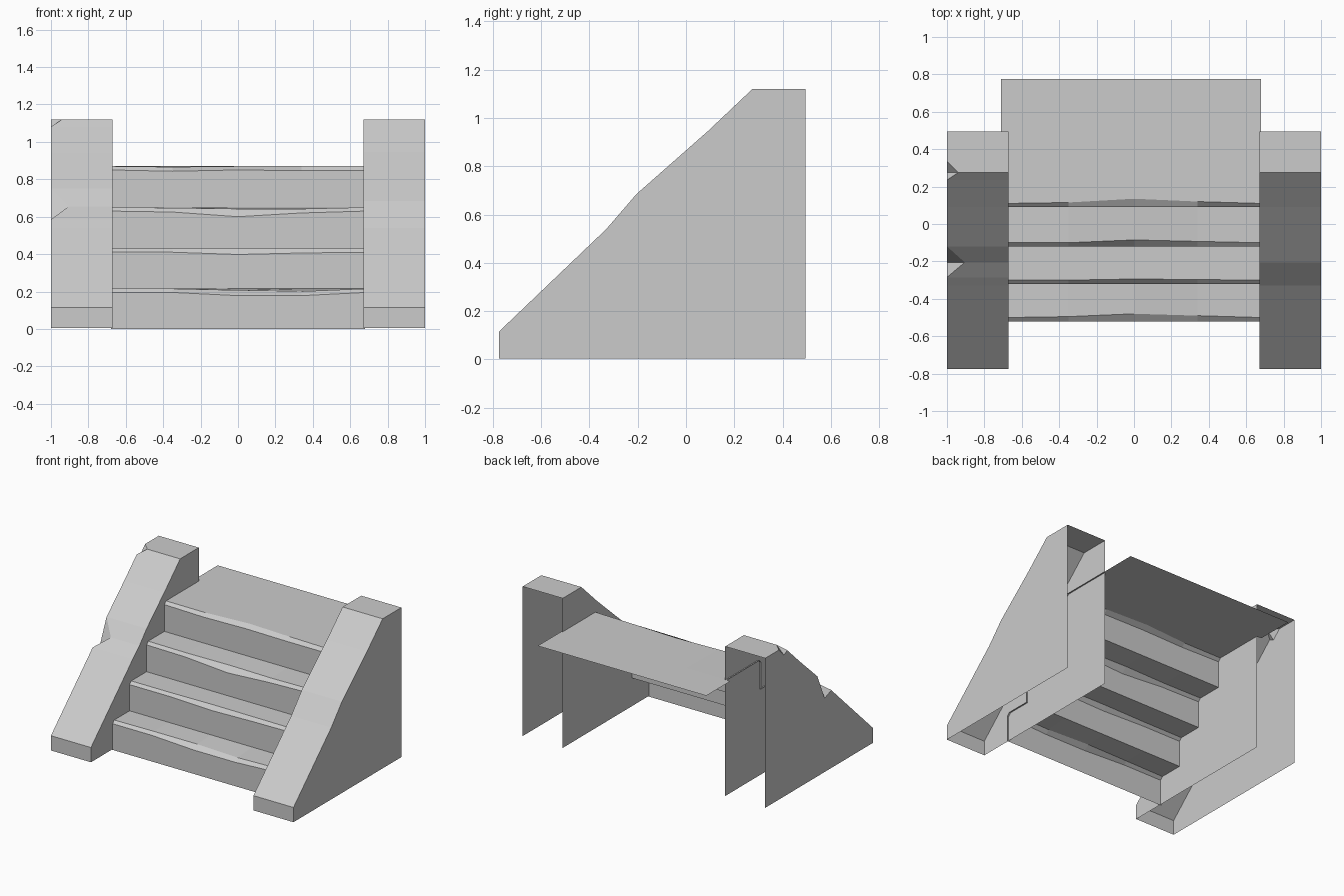
import bpy, bmesh

if "Cube" in bpy.data.objects:
    bpy.data.objects.remove(bpy.data.objects["Cube"])

def make_object(name, bm):
    mesh = bpy.data.meshes.new(name)
    bm.to_mesh(mesh)
    bm.free()
    obj = bpy.data.objects.new(name, mesh)
    bpy.context.collection.objects.link(obj)
    return obj

def side_wall(name, side, stations):
    """Hollow wall, open at back and bottom. Station: y, z, chip depth, chip drop."""
    bm = bmesh.new()
    floor = 0.005
    outer, rim, inner = [], [], []
    for y, z, depth, drop in stations:
        o = bm.verts.new((side, y, z - drop))
        outer.append(o)
        rim.append(bm.verts.new((side * (1 - depth), y, z)) if depth else o)
        inner.append(bm.verts.new((side * 0.67, y, z)))
    back_out = bm.verts.new((side, stations[-1][0], floor))
    back_in = bm.verts.new((side * 0.67, stations[-1][0], floor))
    bm.faces.new(outer + [back_out])
    bm.faces.new(inner + [back_in])
    for i in range(len(stations) - 1):
        bm.faces.new((rim[i], rim[i + 1], inner[i + 1], inner[i]))
        # sloping faces inside a chip
        if rim[i] is not outer[i]:
            bm.faces.new((outer[i - 1], outer[i], rim[i]))
            bm.faces.new((outer[i], outer[i + 1], rim[i]))
    bmesh.ops.recalc_face_normals(bm, faces=bm.faces)
    # make the open shell face outward
    outer_face = next(f for f in bm.faces if back_out in f.verts)
    outer_face.normal_update()
    if outer_face.normal.x * side < 0:
        bmesh.ops.reverse_faces(bm, faces=bm.faces)
    return make_object(name, bm)

# Side walls: the left one has two chips on its outer edge
front = [(-0.775, 0.005, 0, 0), (-0.775, 0.115, 0, 0), (-0.33, 0.54, 0, 0)]
back = [(0.495, 1.12, 0, 0)]
side_wall("right_wall", 1, front + [(-0.205, 0.685, 0, 0), (0.09, 0.945, 0, 0),
                                    (0.275, 1.12, 0, 0)] + back)
side_wall("left_wall", -1, front + [(-0.285, 0.585, 0, 0), (-0.205, 0.655, 0.095, 0.10),
                                    (-0.12, 0.75, 0, 0), (0.09, 0.942, 0, 0),
                                    (0.235, 1.08, 0, 0), (0.275, 1.12, 0.06, 0.06),
                                    (0.335, 1.12, 0, 0)] + back)

# Worn stairs: one folded sheet with a chamfered nosing on each step
columns = (-0.68, -0.35, 0.0, 0.34, 0.68)
none = (0, 0, 0, 0, 0)
# riser y, nosing z, and wear per column: lower edge drop, top drop, back shift
steps = [
    (-0.52, 0.195, (0, 0, .017, .017, 0), (0, 0, .008, .014, 0), (0, .005, .02, .01, 0)),
    (-0.32, 0.41, (0, 0, .012, .004, 0), none, (0, 0, .006, .003, 0)),
    (-0.12, 0.63, (0, .005, .03, .01, 0), (0, .003, .008, .008, 0), (0, 0, .015, .007, 0)),
    (0.09, 0.85, (0, .007, 0, .004, .004), (0, .004, 0, 0, 0), (0, .005, .025, .01, 0)),
]
bm = bmesh.new()
rows = []
level = 0.0
for y, z, low, top, shift in steps:
    rows.append([(x, y, level) for x in columns])
    rows.append([(x, y, z - d) for x, d in zip(columns, low)])
    rows.append([(x, y + 0.02 + s, z + 0.02 - t) for x, t, s in zip(columns, top, shift)])
    level = z + 0.02
# Thin top landing
rows.append([(x, 0.49, level) for x in columns])
wide = (-0.71,) + columns[1:]
rows.append([(x, 0.495, level) for x in wide])
rows.append([(x, 0.775, level) for x in wide])
grid = [[bm.verts.new(p) for p in row] for row in rows]
for a, b in zip(grid, grid[1:]):
    for c in range(len(columns) - 1):
        bm.faces.new((a[c], a[c + 1], b[c + 1], b[c]))
make_object("worn_stairs", bm)
